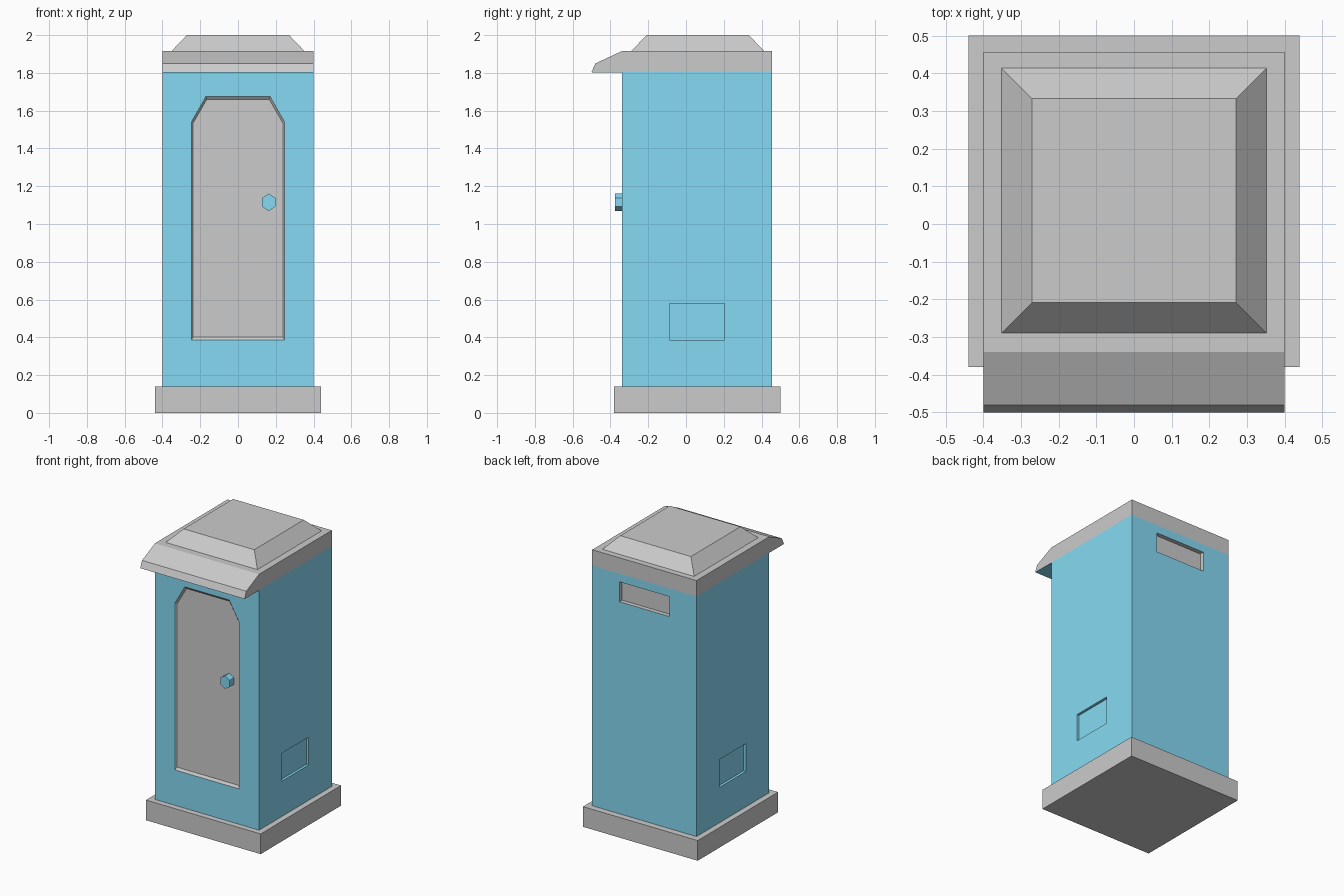
import bpy, bmesh
from math import radians, sin, cos, pi
from mathutils import Matrix, Vector

if "Cube" in bpy.data.objects:
    bpy.data.objects.remove(bpy.data.objects["Cube"])

BLUE = bpy.data.materials.new("blue_plastic")
BLUE.diffuse_color = (0.24, 0.70, 0.90, 1)
BLUE.use_nodes = True
BLUE.node_tree.nodes["Principled BSDF"].inputs["Base Color"].default_value = BLUE.diffuse_color

HALF_X, HALF_Y, MID_Y = 0.40, 0.398, 0.058   # cabin footprint
Z0, Z1 = 0.14, 1.805                         # cabin bottom and top


def finish(name, bm, mat=None):
    me = bpy.data.meshes.new(name)
    bm.to_mesh(me)
    bm.free()
    if mat:
        me.materials.append(mat)
    ob = bpy.data.objects.new(name, me)
    bpy.context.collection.objects.link(ob)
    return ob


def loft(name, ring_a, ring_b, mat=None):
    """Closed solid between two matching rings of points."""
    bm = bmesh.new()
    a = [bm.verts.new(p) for p in ring_a]
    b = [bm.verts.new(p) for p in ring_b]
    n = len(a)
    bm.faces.new(a)
    bm.faces.new(b)
    for i in range(n):
        j = (i + 1) % n
        bm.faces.new((a[i], a[j], b[j], b[i]))
    bmesh.ops.recalc_face_normals(bm, faces=bm.faces)
    return finish(name, bm, mat)


def rect(x0, x1, y0, y1):
    return [(x0, y0), (x1, y0), (x1, y1), (x0, y1)]


def at_z(pts, z):
    return [(x, y, z) for x, y in pts]


def wall(name, angle, half_w, dist, outer, inner, depth, recess_name, recess_mat):
    """Wall panel with a hole, plus the recess set into that hole."""
    rot = Matrix.Rotation(radians(angle), 3, 'Z')

    def place(bm, pts, d):
        return [bm.verts.new(rot @ Vector((u, d - dist, z)) + Vector((0, MID_Y, 0)))
                for u, z in pts]

    bm = bmesh.new()
    edges = []
    for pts in (rect(-half_w, half_w, Z0, Z1), outer):
        vs = place(bm, pts, 0)
        edges += [bm.edges.new((vs[i - 1], vs[i])) for i in range(len(vs))]
    normal = rot @ Vector((0, -1, 0))
    bmesh.ops.triangle_fill(bm, use_beauty=True, edges=edges, normal=normal)
    bm.normal_update()
    for f in bm.faces:
        if f.normal.dot(normal) < 0:
            f.normal_flip()
    finish(name, bm, BLUE)

    bm = bmesh.new()
    o, i = place(bm, outer, 0), place(bm, inner, depth)
    for k in range(len(o)):
        j = (k + 1) % len(o)
        bm.faces.new((o[k], o[j], i[j], i[k]))
    bm.faces.new(i)
    finish(recess_name, bm, recess_mat)


def door_outline(w, top_w, z0, z_side, z1):
    return [(-w, z0), (w, z0), (w, z_side), (top_w, z1), (-top_w, z1), (-w, z_side)]


# Base slab
slab = rect(-0.44, 0.44, -0.38, 0.50)
loft("base", at_z(slab, 0), at_z(slab, Z0))

# Four walls, each with one recess
wall("front_wall", 0, HALF_X, HALF_Y,
     door_outline(0.247, 0.17, 0.385, 1.54, 1.675),
     door_outline(0.237, 0.165, 0.402, 1.535, 1.66), 0.012, "door", None)
vent = rect(-0.192, 0.192, 1.61, 1.748)
wall("back_wall", 180, HALF_X, HALF_Y, vent, vent, 0.03, "rear_vent", None)
hatch = rect(-0.145, 0.145, 0.385, 0.578)
for side, ang in (("right", 90), ("left", -90)):
    wall(side + "_wall", ang, HALF_Y, HALF_X, hatch, hatch, 0.018,
         side + "_hatch", BLUE)

# Hexagonal door knob
hexa = [(0.163 + 0.040 * sin(k * pi / 3), 1.115 + 0.046 * cos(k * pi / 3))
        for k in range(6)]
loft("door_knob", [(x, -0.375, z) for x, z in hexa],
     [(x, -0.325, z) for x, z in hexa], BLUE)

# Roof with sloping front eave
profile = [(0.456, Z1), (0.456, 1.915), (-0.34, 1.915), (-0.48, 1.85), (-0.50, Z1)]
loft("roof", [(-HALF_X, y, z) for y, z in profile],
     [(HALF_X, y, z) for y, z in profile])

# Blue underside of the eave
eave = rect(-HALF_X, HALF_X, -0.498, -0.34)
loft("eave_soffit", at_z(eave, Z1 - 0.002), at_z(eave, Z1 + 0.001), BLUE)

# Tapered roof cap
loft("roof_cap", at_z(rect(-0.353, 0.353, -0.291, 0.415), 1.914),
     at_z(rect(-0.271, 0.271, -0.209, 0.333), 2.0))
